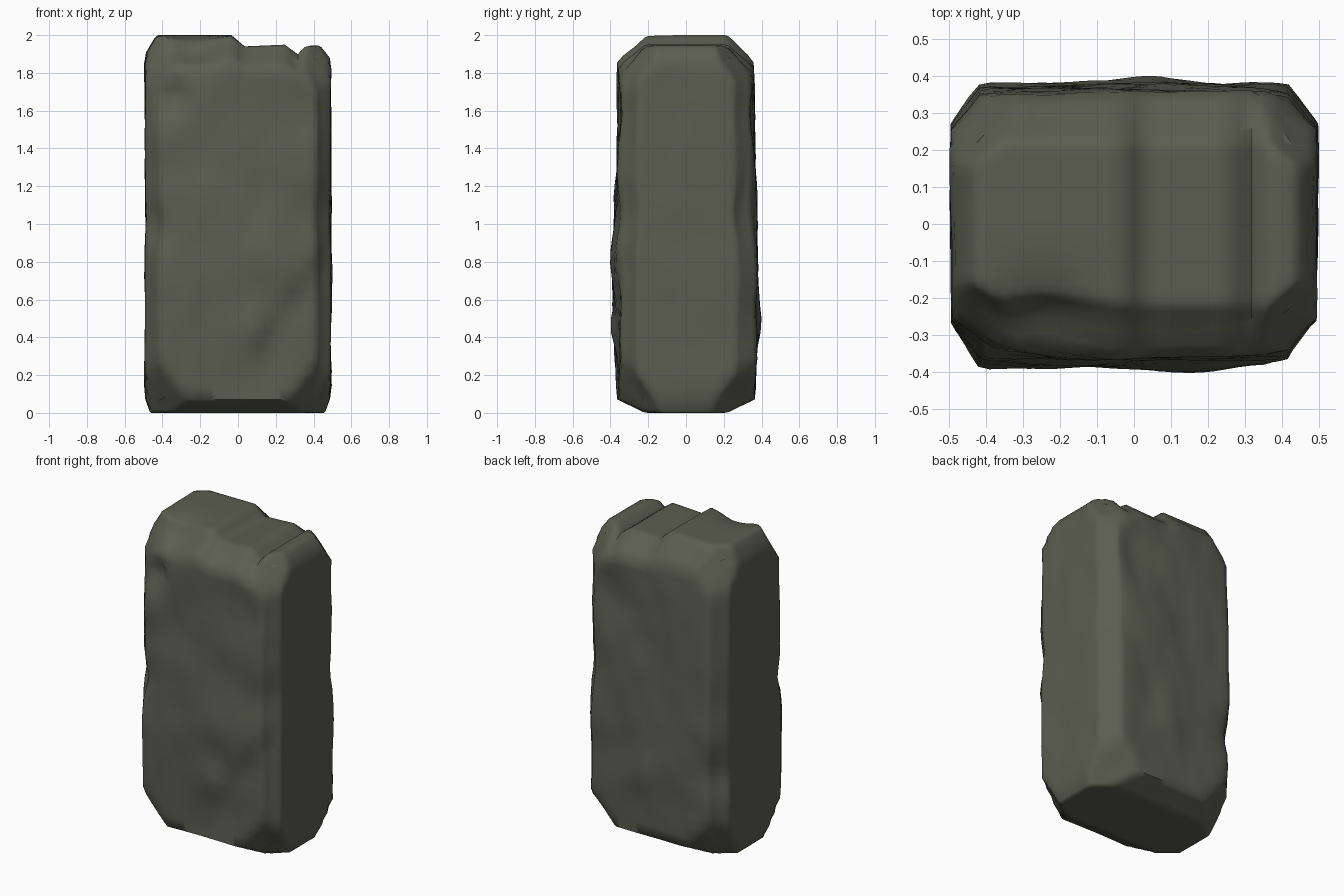
import bpy, bmesh, math
from mathutils import Vector, noise

cube = bpy.data.objects.get("Cube")
if cube:
    bpy.data.objects.remove(cube, do_unlink=True)

HALF = Vector((0.493, 0.357, 1.0))


def clamp(t):
    return max(0, min(1, t))


def lerp_profile(points, t):
    """Piecewise linear height of a profile at t."""
    for (a, p), (b, q) in zip(points, points[1:]):
        if t <= b:
            return p + (q - p) * max(0, (t - a) / (b - a))
    return points[-1][1]


def cut(p, sizes):
    """Plane cut across an edge or corner; sizes maps axis to cut length."""
    s = sum((HALF[i] - abs(p[i])) / c for i, c in sizes.items())
    if s < 1:
        total = sum(1 / c ** 2 for c in sizes.values())
        for i, c in sizes.items():
            p[i] -= math.copysign((1 - s) / c / total, p[i])


# Broken top edge: a raised slab, a step and a groove
top_profile = [(-0.49, 1.98), (-0.42, 2.0), (-0.03, 2.0), (0.03, 1.94),
               (0.26, 1.95), (0.31, 1.89), (0.36, 1.945), (0.49, 1.945)]

# Chips and bulges: centre, radius, push
dents = [
    ((-0.36, -0.36, 1.68), 0.08, (0.02, 0.06, 0.0)),
    ((-0.24, -0.30, 1.96), 0.15, (0.0, 0.04, -0.05)),
    ((-0.46, -0.34, 1.00), 0.09, (0.02, 0.04, 0.0)),
    ((0.45, -0.34, 1.05), 0.16, (-0.01, 0.03, 0.0)),
    ((-0.10, -0.36, 1.20), 0.22, (0.0, -0.015, 0.0)),
    ((0.10, -0.36, 0.80), 0.22, (0.0, -0.012, 0.0)),
    ((-0.30, -0.36, 0.42), 0.16, (0.0, -0.02, 0.0)),
    ((0.08, -0.36, 0.46), 0.09, (0.0, -0.03, 0.0)),
    ((0.05, 0.36, 0.44), 0.13, (0.0, 0.03, 0.0)),
    ((0.28, 0.36, 0.75), 0.13, (0.0, 0.015, 0.0)),
    ((-0.20, 0.36, 0.95), 0.20, (0.0, 0.012, 0.0)),
    ((0.30, 0.36, 1.55), 0.18, (0.0, -0.02, 0.0)),
    ((-0.46, 0.34, 0.55), 0.12, (0.02, -0.03, 0.0)),
    ((0.46, 0.34, 1.05), 0.12, (-0.01, -0.03, 0.0)),
    ((-0.49, 0.00, 0.50), 0.14, (0.012, 0.0, 0.0)),
]

bm = bmesh.new()
bmesh.ops.create_cube(bm, size=2)
bmesh.ops.subdivide_edges(bm, edges=bm.edges[:], cuts=27, use_grid_fill=True)

for v in bm.verts:
    p = Vector(a * h for a, h in zip(v.co, HALF))
    top = p.z > 0

    # Worn edges, then the eight broken corners
    cut(p, {0: 0.08, 1: 0.10})
    cut(p, {1: 0.14, 2: 0.13 if top else 0.07})
    cut(p, {0: 0.06 if top else 0.03, 2: 0.09})
    cut(p, {0: 0.30, 1: 0.25, 2: 0.36})

    # Stretch to the broken top
    height = lerp_profile(top_profile, p.x)
    p.z += 1
    p.z += (height - 2) * max(0, (p.z - 1.6) / 0.4)

    # Slight swelling towards the base
    p.y *= 1 + 0.05 * math.sin(math.pi * min(1, p.z / 1.5))

    # Diagonal ledge low on the front
    below = (p.x - 0.05) * 0.82 - (p.z - 0.33) * 0.57
    fade = clamp((-p.y - 0.25) / 0.09) * clamp((p.z - 0.1) / 0.3) * clamp(p.x / 0.15)
    p.y += 0.03 * fade * clamp(below / 0.06)

    for centre, radius, push in dents:
        d = (p - Vector(centre)).length / radius
        p += Vector(push) * math.exp(-d * d)

    # Weathered surface, roughest on the front and back
    n = noise.noise(p * 3.5) + 0.4 * noise.noise(p * 8)
    p.y += math.copysign(0.018, p.y) * n * abs(v.co.y) ** 4 * clamp(p.z * 5)
    p.x += math.copysign(0.008, p.x) * n * abs(v.co.x) ** 4
    p.z = 2 * clamp(p.z / 2)
    v.co = p

bmesh.ops.recalc_face_normals(bm, faces=bm.faces[:])
mesh = bpy.data.meshes.new("stone_block")
bm.to_mesh(mesh)
bm.free()

# Grey-green stone
stone = bpy.data.materials.new("grey_green_stone")
stone.use_nodes = True
colour = (0.105, 0.11, 0.08, 1)
stone.diffuse_color = colour
bsdf = stone.node_tree.nodes["Principled BSDF"]
bsdf.inputs["Base Color"].default_value = colour
bsdf.inputs["Roughness"].default_value = 0.9
mesh.materials.append(stone)

block = bpy.data.objects.new("stone_block", mesh)
bpy.context.collection.objects.link(block)
bpy.context.view_layer.objects.active = block
block.select_set(True)
bpy.ops.object.shade_smooth_by_angle(angle=math.radians(60))
